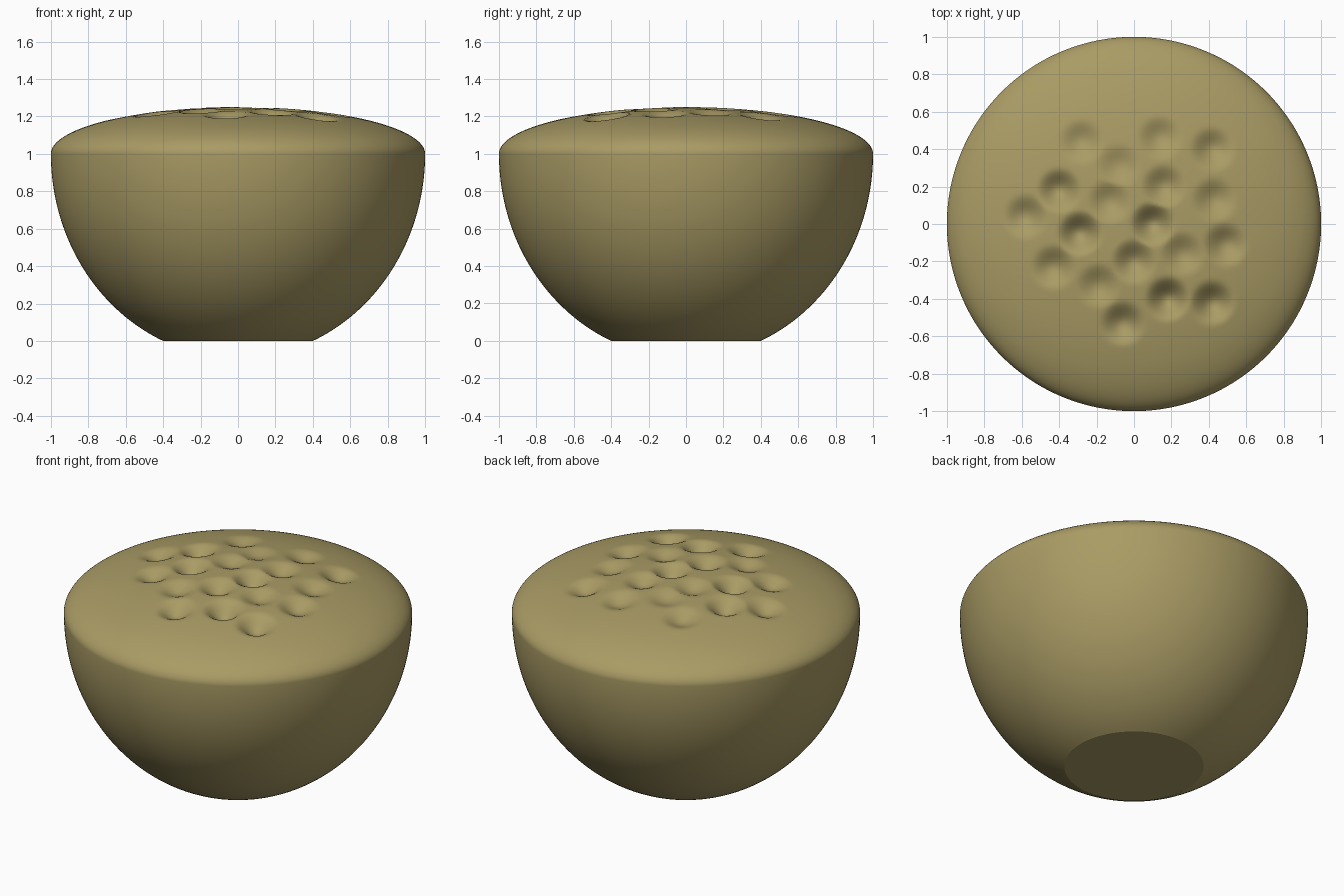
import bpy
import bmesh
from math import cos, sin, pi, acos, hypot

cube = bpy.data.objects.get("Cube")
if cube:
    bpy.data.objects.remove(cube, do_unlink=True)

RIM_Z, DOME_H, BOWL_H, BASE_R = 1.0, 0.25, 1.091, 0.4
SEGMENTS, DOME_RINGS, BOWL_RINGS = 192, 90, 40

# One olive colour for the whole body
olive = bpy.data.materials.new("olive")
olive.use_nodes = True
colour = (0.40, 0.33, 0.13, 1)
olive.diffuse_color = colour
bsdf = next(n for n in olive.node_tree.nodes if n.type == "BSDF_PRINCIPLED")
bsdf.inputs["Base Color"].default_value = colour
bsdf.inputs["Roughness"].default_value = 0.8

# Pits on the dome: x, y, depth
PITS = [
    (-0.28, 0.44, 0.04), (-0.08, 0.31, 0.03), (0.14, 0.46, 0.04),
    (0.42, 0.40, 0.05), (-0.40, 0.18, 0.07), (0.16, 0.20, 0.05),
    (0.43, 0.13, 0.04), (-0.58, 0.04, 0.05), (-0.29, -0.05, 0.08),
    (0.10, 0.00, 0.08), (-0.13, 0.12, 0.04), (0.49, -0.11, 0.05),
    (-0.43, -0.23, 0.05), (0.00, -0.20, 0.06), (0.26, -0.16, 0.04),
    (-0.19, -0.33, 0.04), (0.18, -0.40, 0.08), (0.42, -0.42, 0.07),
    (-0.06, -0.53, 0.06),
]
PIT_R = 0.13


def pit_depth(x, y):
    """Deepest pit at this point, with a soft cosine wall."""
    depth = 0
    for px, py, d in PITS:
        r = hypot(x - px, y - py) / PIT_R
        if r < 1:
            depth = max(depth, d * (1 + cos(pi * r)) / 2)
    return depth


# Half profile: base edge up the bowl to the rim, then over the dome
profile = [(0, 0)]
start = acos(BASE_R)
for i in range(BOWL_RINGS):
    a = start * (1 - i / BOWL_RINGS)
    profile.append((cos(a), max(0, RIM_Z - BOWL_H * sin(a))))
for i in range(DOME_RINGS + 1):
    a = pi / 2 * i / DOME_RINGS
    profile.append((cos(a), RIM_Z + DOME_H * sin(a)))

# Spin the profile into a closed solid
bm = bmesh.new()
verts = [bm.verts.new((r, 0, z)) for r, z in profile]
edges = [bm.edges.new(pair) for pair in zip(verts, verts[1:])]
bmesh.ops.spin(bm, geom=verts + edges, cent=(0, 0, 0), axis=(0, 0, 1),
               angle=2 * pi, steps=SEGMENTS)
bmesh.ops.remove_doubles(bm, verts=bm.verts[:], dist=0.0001)
bmesh.ops.recalc_face_normals(bm, faces=bm.faces[:])

# Press the pits into the dome; keep the base flat
for v in bm.verts:
    if v.co.z > RIM_Z:
        v.co.z -= pit_depth(v.co.x, v.co.y)
for f in bm.faces:
    f.smooth = f.calc_center_median().z > 0.001

mesh = bpy.data.meshes.new("pitted_bowl_body")
bm.to_mesh(mesh)
bm.free()
mesh.materials.append(olive)
body = bpy.data.objects.new("pitted_bowl_body", mesh)
bpy.context.collection.objects.link(body)
